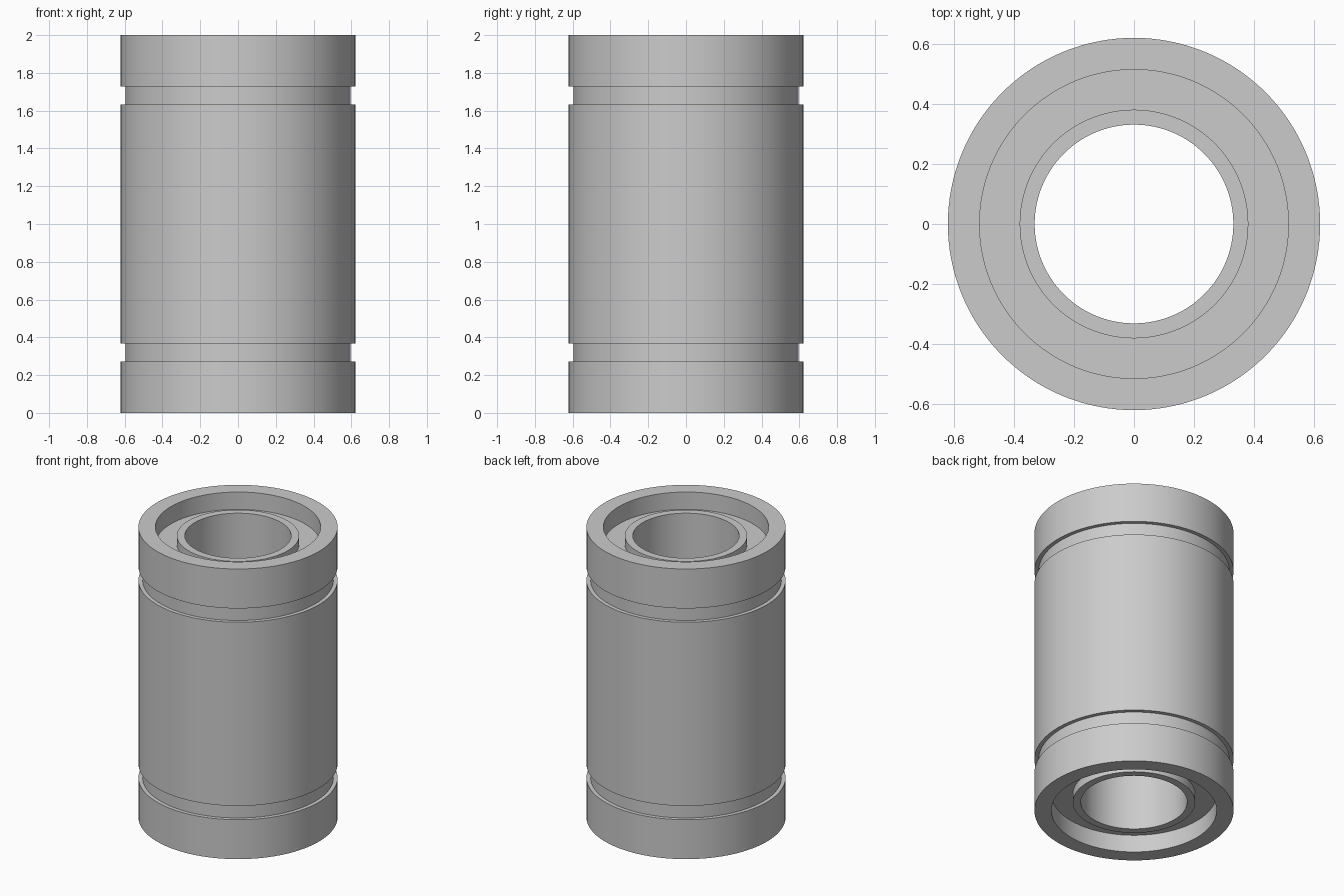
import bpy
import bmesh
import math

HEIGHT = 2.0
SEGMENTS = 128

cube = bpy.data.objects.get("Cube")
if cube:
    bpy.data.objects.remove(cube, do_unlink=True)

# Single steel grey
steel = bpy.data.materials.new("steel_grey")
steel.use_nodes = True
colour = (0.6, 0.6, 0.6, 1.0)
steel.diffuse_color = colour
steel.node_tree.nodes["Principled BSDF"].inputs["Base Color"].default_value = colour


def lathe(name, lower_half):
    """Mirror a lower half profile of (radius, z) about mid height and revolve it."""
    upper_half = [(r, HEIGHT - z) for r, z in reversed(lower_half)]
    profile = lower_half + upper_half
    bm = bmesh.new()
    verts = [bm.verts.new((r, 0, z)) for r, z in profile]
    edges = [bm.edges.new((v, verts[(i + 1) % len(verts)])) for i, v in enumerate(verts)]
    bmesh.ops.spin(bm, geom=verts + edges, cent=(0, 0, 0), axis=(0, 0, 1),
                   angle=math.tau, steps=SEGMENTS, use_merge=True)
    bmesh.ops.remove_doubles(bm, verts=bm.verts, dist=0.0001)
    bmesh.ops.recalc_face_normals(bm, faces=bm.faces)
    mesh = bpy.data.meshes.new(name)
    bm.to_mesh(mesh)
    bm.free()
    mesh.materials.append(steel)
    obj = bpy.data.objects.new(name, mesh)
    bpy.context.collection.objects.link(obj)
    bpy.ops.object.select_all(action="DESELECT")
    obj.select_set(True)
    bpy.context.view_layer.objects.active = obj
    bpy.ops.object.shade_smooth_by_angle(angle=math.radians(30))
    return obj


BORE, SLEEVE, RECESS, GROOVE, OUTER = 0.332, 0.382, 0.516, 0.596, 0.622

# Outer housing with end recesses and two ring grooves
lathe("outer_housing", [
    (SLEEVE, 0.12), (RECESS, 0.12), (RECESS, 0), (OUTER, 0),
    (OUTER, 0.272), (GROOVE, 0.272), (GROOVE, 0.367), (OUTER, 0.367),
])

# Inner sleeve standing proud of the recess floors
lathe("inner_sleeve", [(BORE, 0.06), (SLEEVE, 0.06)])
